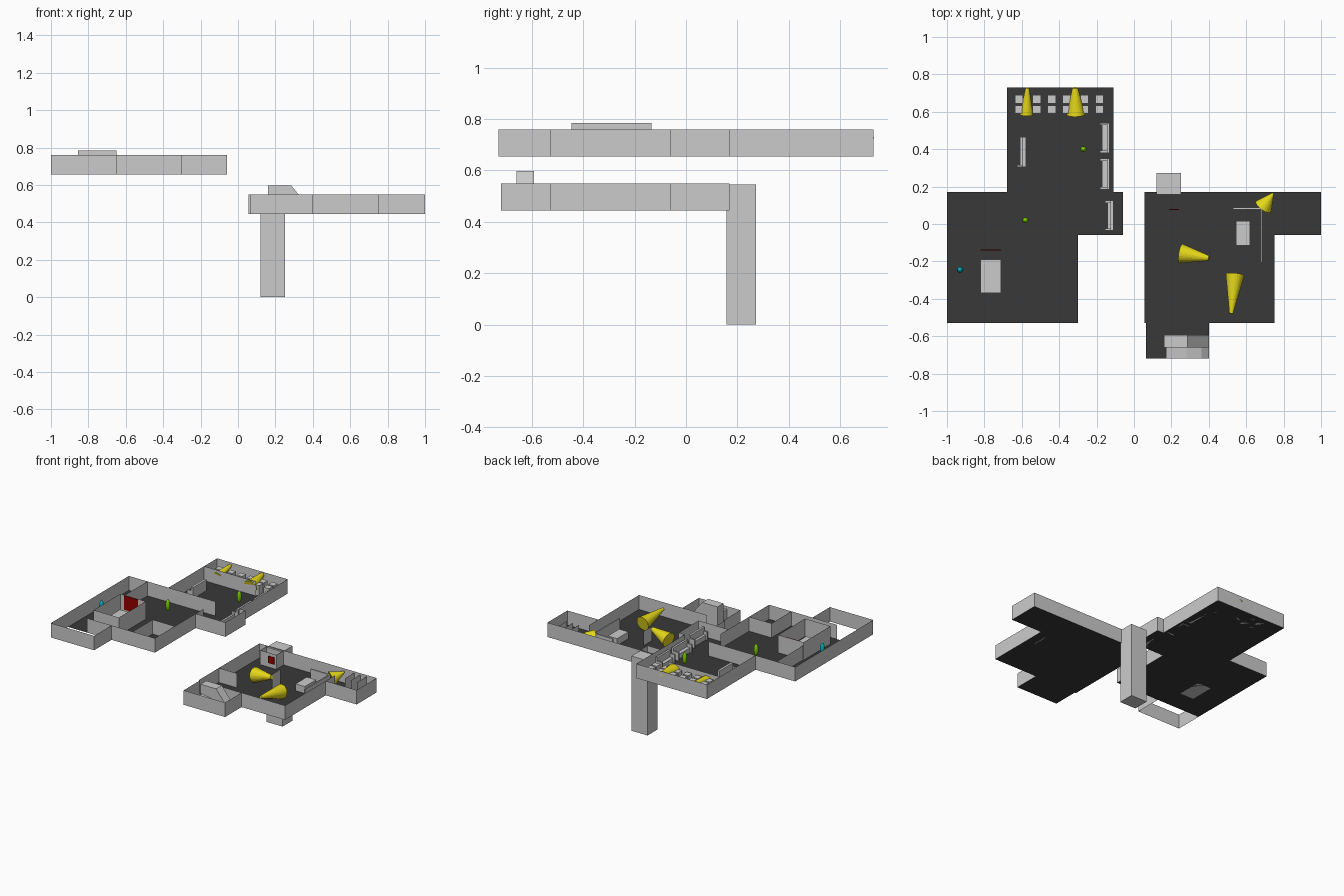
import bpy, bmesh
from mathutils import Vector

if "Cube" in bpy.data.objects:
    bpy.data.objects.remove(bpy.data.objects["Cube"])


def material(name, rgb):
    m = bpy.data.materials.new(name)
    m.diffuse_color = (*rgb, 1)
    m.use_nodes = True
    m.node_tree.nodes["Principled BSDF"].inputs["Base Color"].default_value = m.diffuse_color
    return m


DARK = material("dark_floor", (0.04, 0.04, 0.04))
YELLOW = material("yellow", (0.8, 0.7, 0.01))
GREEN = material("green", (0.2, 0.6, 0.0))
CYAN = material("cyan", (0.0, 0.45, 0.55))
RED = material("red", (0.3, 0.0, 0.0))


def finish(name, bm, mat=None):
    me = bpy.data.meshes.new(name)
    bm.to_mesh(me)
    bm.free()
    ob = bpy.data.objects.new(name, me)
    bpy.context.collection.objects.link(ob)
    if mat:
        me.materials.append(mat)
    return ob


def boxes(name, items, mat=None):
    # each item: x0, x1, y0, y1, z0, z1
    bm = bmesh.new()
    for x0, x1, y0, y1, z0, z1 in items:
        vs = bmesh.ops.create_cube(bm, size=1)["verts"]
        for v in vs:
            v.co = (x0 + (v.co.x + .5) * (x1 - x0),
                    y0 + (v.co.y + .5) * (y1 - y0),
                    z0 + (v.co.z + .5) * (z1 - z0))
    return finish(name, bm, mat)


def walls(name, paths, z0, z1, mat=None):
    # upright sheets without thickness along open paths
    bm = bmesh.new()
    for path in paths:
        cols = [(bm.verts.new((x, y, z0)), bm.verts.new((x, y, z1))) for x, y in path]
        for a, b in zip(cols, cols[1:]):
            bm.faces.new((a[0], b[0], b[1], a[1]))
    return finish(name, bm, mat)


def floor(name, pts, z):
    bm = bmesh.new()
    bm.faces.new([bm.verts.new((x, y, z)) for x, y in pts])
    return finish(name, bm, DARK)


def prism(name, profile, y0, y1):
    bm = bmesh.new()
    f = bm.faces.new([bm.verts.new((x, y0, z)) for x, z in profile])
    ex = bmesh.ops.extrude_face_region(bm, geom=[f])["geom"]
    bmesh.ops.translate(bm, vec=(0, y1 - y0, 0),
                        verts=[g for g in ex if isinstance(g, bmesh.types.BMVert)])
    bmesh.ops.recalc_face_normals(bm, faces=bm.faces[:])
    return finish(name, bm)


def view_cone(name, narrow, wide, r0, r1):
    a, b = Vector(narrow), Vector(wide)
    bm = bmesh.new()
    bmesh.ops.create_cone(bm, cap_ends=True, segments=24, radius1=r0, radius2=r1,
                          depth=(b - a).length)
    ob = finish(name, bm, YELLOW)
    ob.location = (a + b) / 2
    ob.rotation_mode = 'QUATERNION'
    ob.rotation_quaternion = (b - a).to_track_quat('Z', 'Y')


def marker(name, x, y, z, mat):
    bm = bmesh.new()
    bmesh.ops.create_uvsphere(bm, u_segments=16, v_segments=10, radius=1)
    for v in bm.verts:
        v.co = (x + v.co.x * .016, y + v.co.y * .016, z + v.co.z * .042)
    for f in bm.faces:
        f.smooth = True
    finish(name, bm, mat)


def sofa(name, x0, x1, y0, y1, z):
    # seat, back on the +x side, two arms
    boxes(name, [(x0 + .012, x1, y0, y1, z, z + .035), (x1 - .015, x1, y0, y1, z, z + .085),
                 (x0, x1, y0, y0 + .012, z, z + .06), (x0, x1, y1 - .012, y1, z, z + .06)])


# Upper storey (left)
U, UT = .655, .76
up = [(-1, -.53), (-.3, -.53), (-.3, -.06), (-.06, -.06), (-.06, .17),
      (-.11, .17), (-.11, .73), (-.68, .73), (-.68, .17), (-1, .17)]
floor("upper_floor", up, U)
walls("upper_outer_walls",
      [[(-.65, -.53)] + up[1:] + [(-1, -.73), (-.65, -.73), (-.65, -.53)]], U, UT)
walls("upper_inner_walls", [
    [(-.68, .17), (-.3, .17)], [(-.68, .58), (-.26, .58)],
    [(-.85, .17), (-.85, -.135)], [(-.85, -.53), (-.65, -.53)],
    [(-.3, -.06), (-.3, .03)], [(-.48, -.53), (-.48, -.3), (-.3, -.3)]], U, UT)
walls("inner_room_walls", [[(-.855, -.445), (-.65, -.445), (-.65, -.135),
                            (-.855, -.135), (-.855, -.445)]], U, .785)
boxes("inner_room_desk", [(-.82, -.71, -.37, -.19, U, .70)])
boxes("upper_red_panel", [(-.82, -.71, -.141, -.137, .68, .784)], RED)

# Rows of seats at the back
boxes("seats", [(x - .022, x + .022, y - .022, y + .022, U, .73)
                for x in (-.615, -.52, -.44, -.36, -.265, -.185) for y in (.612, .667)])
sofa("sofa_back", -.183, -.13, .38, .54, U)
sofa("sofa_middle", -.183, -.13, .185, .35, U)
sofa("sofa_front", -.155, -.11, -.035, .125, U)
boxes("bench", [(-.595, -.578, .305, .465, U, .735), (-.625, -.578, .305, .315, U, .71),
                (-.61, -.578, .305, .465, U, .69)])
marker("green_marker_a", -.58, .02, .717, GREEN)
marker("green_marker_b", -.27, .40, .717, GREEN)
marker("cyan_marker", -.93, -.245, .717, CYAN)
view_cone("upper_cone_a", (-.57, .728, .74), (-.575, .585, .705), .01, .036)
view_cone("upper_cone_b", (-.315, .728, .74), (-.31, .585, .705), .015, .05)

# Lower storey (right)
L, LT = .445, .55
low = [(.055, -.53), (.065, -.53), (.065, -.72), (.4, -.72), (.4, -.53), (.75, -.53),
       (.75, -.06), (1, -.06), (1, .17), (.055, .17)]
floor("lower_floor", low, L)
walls("lower_outer_walls", [low + low[:1]], L, LT)
walls("lower_inner_walls", [
    [(.2, -.53), (.4, -.53)], [(.75, -.06), (.75, .05)],
    [(.12, .17), (.12, .085), (.25, .085), (.25, .17)],
    [(.055, -.3), (.2, -.3)], [(.4, -.18), (.4, -.08)]], L, LT)
walls("stall_partitions", [[(x, .06), (x, .17)] for x in (.82, .87, .92)], L, .54)
boxes("lower_red_panel", [(.19, .24, .075, .08, .48, .53)], RED)
boxes("lower_desk", [(.545, .62, -.115, .015, L, .495)])
boxes("corner_counter", [(.53, .685, .078, .088, L, .525), (.677, .685, -.205, .088, L, .525)])

# Stairway as two ramps
prism("stair_upper_ramp", [(.16, L), (.4, L), (.4, .455), (.285, .597), (.16, .597)], -.66, -.593)
prism("stair_lower_ramp", [(.17, L), (.4, L), (.36, .48), (.28, .51), (.17, .53)], -.718, -.66)
view_cone("lower_cone_a", (.4, -.183, .53), (.25, -.158, .498), .014, .053)
view_cone("lower_cone_b", (.52, -.48, .53), (.54, -.27, .497), .01, .05)
view_cone("lower_cone_c", (.745, .165, .53), (.692, .092, .495), .004, .05)

# Lift shaft down to the ground
boxes("lift_shaft", [(.12, .25, .157, .272, 0, .545)])
